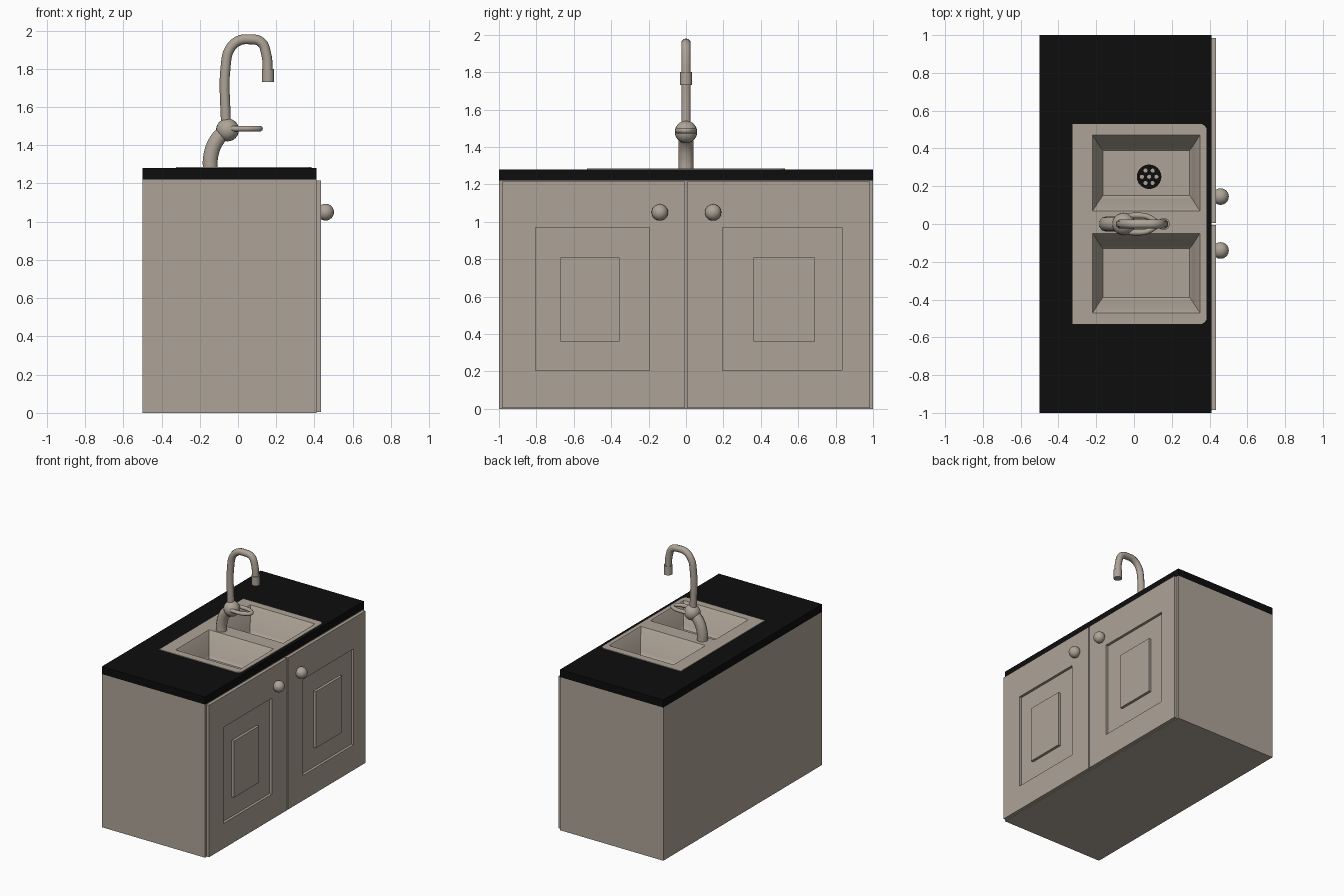
import bpy, bmesh, math
from mathutils import Vector

cube = bpy.data.objects.get("Cube")
if cube:
    bpy.data.objects.remove(cube, do_unlink=True)


def material(name, rgb):
    m = bpy.data.materials.new(name)
    m.use_nodes = True
    m.diffuse_color = (*rgb, 1)
    m.node_tree.nodes["Principled BSDF"].inputs["Base Color"].default_value = (*rgb, 1)
    return m


BEIGE = material("warm beige", (0.42, 0.37, 0.31))
BLACK = material("black", (0.004, 0.004, 0.004))


def smooth(ob, angle=40):
    bpy.ops.object.select_all(action="DESELECT")
    ob.select_set(True)
    bpy.context.view_layer.objects.active = ob
    bpy.ops.object.shade_smooth_by_angle(angle=math.radians(angle))


def finish(bm, name, mat):
    me = bpy.data.meshes.new(name)
    bm.to_mesh(me)
    bm.free()
    me.materials.append(mat)
    ob = bpy.data.objects.new(name, me)
    bpy.context.collection.objects.link(ob)
    return ob


def plate(name, us, vs, w0, w1, mat, holes=(), place=lambda u, v, w: (u, v, w), rounded=None):
    """Slab over a grid of u and v breaks, leaving out the hole cells."""
    bm = bmesh.new()
    grid = [[bm.verts.new((u, v, w0)) for v in vs] for u in us]
    for i in range(len(us) - 1):
        for j in range(len(vs) - 1):
            if (i, j) not in holes:
                bm.faces.new((grid[i][j], grid[i + 1][j], grid[i + 1][j + 1], grid[i][j + 1]))
    top = bmesh.ops.extrude_face_region(bm, geom=bm.faces[:])["geom"]
    bmesh.ops.translate(bm, verts=[g for g in top if isinstance(g, bmesh.types.BMVert)],
                        vec=(0, 0, w1 - w0))
    if rounded:
        edges = [e for e in bm.edges
                 if all(abs(v.co.x - us[-1]) < 1e-5 and
                        min(abs(v.co.y - vs[0]), abs(v.co.y - vs[-1])) < 1e-5 for v in e.verts)]
        bmesh.ops.bevel(bm, geom=edges, offset=rounded, segments=4, affect="EDGES", profile=0.5)
    for v in bm.verts:
        v.co = place(*v.co)
    bmesh.ops.recalc_face_normals(bm, faces=bm.faces[:])
    return finish(bm, name, mat)


def ball(name, centre, r):
    bm = bmesh.new()
    bmesh.ops.create_uvsphere(bm, u_segments=20, v_segments=12, radius=r)
    bmesh.ops.translate(bm, verts=bm.verts[:], vec=centre)
    smooth(finish(bm, name, BEIGE))


def cylinder(name, centre, r, depth, mat, sides=20):
    bm = bmesh.new()
    bmesh.ops.create_cone(bm, cap_ends=True, segments=sides, radius1=r, radius2=r, depth=depth)
    bmesh.ops.translate(bm, verts=bm.verts[:], vec=centre)
    smooth(finish(bm, name, mat))


def tube(name, points, r, closed=False):
    cu = bpy.data.curves.new(name, "CURVE")
    cu.dimensions = "3D"
    cu.bevel_depth, cu.bevel_resolution, cu.resolution_u = r, 3, 5
    cu.use_fill_caps = True
    sp = cu.splines.new("BEZIER")
    sp.bezier_points.add(len(points) - 1)
    for bp, p in zip(sp.bezier_points, points):
        bp.co = p
        bp.handle_left_type = bp.handle_right_type = "AUTO"
    sp.use_cyclic_u = closed
    cu.materials.append(BEIGE)
    ob = bpy.data.objects.new(name, cu)
    bpy.context.collection.objects.link(ob)
    bpy.ops.object.select_all(action="DESELECT")
    ob.select_set(True)
    bpy.context.view_layer.objects.active = ob
    bpy.ops.object.convert(target="MESH")
    smooth(bpy.context.object)


# Cabinet: an open-topped box, so the bowls can hang inside
bm = bmesh.new()
bmesh.ops.create_cube(bm, size=1)
for v in bm.verts:
    v.co = (v.co.x * 0.91 - 0.045, v.co.y * 2, (v.co.z + 0.5) * 1.22)
bmesh.ops.delete(bm, geom=[f for f in bm.faces if f.normal.z > 0.9], context="FACES_ONLY")
finish(bm, "cabinet", BEIGE)

# Countertop and sink rim, each with two openings
BOWL_X = (-0.22, 0.35)
BOWL_Y = (-0.47, -0.05, 0.07, 0.47)
OPENINGS = {(1, 1), (1, 3)}
plate("countertop", (-0.5, *BOWL_X, 0.41), (-1, *BOWL_Y, 1), 1.22, 1.28, BLACK, OPENINGS)
plate("sink_rim", (-0.325, *BOWL_X, 0.385), (-0.53, *BOWL_Y, 0.53), 1.279, 1.285, BEIGE,
      OPENINGS, rounded=0.035)


# Bowls: rectangular rings stepping down to a flat floor
FLOOR = 1.1
def bowl(name, y0, y1):
    bm = bmesh.new()
    rings = []
    for dx, dy, z in ((0, 0, 1.285), (0.008, 0.01, 1.275), (0.04, 0.06, 1.12), (0.055, 0.08, FLOOR)):
        a, b, c, d = BOWL_X[0] + dx, BOWL_X[1] - dx, y0 + dy, y1 - dy
        rings.append([bm.verts.new(p) for p in ((a, c, z), (b, c, z), (b, d, z), (a, d, z))])
    for up, low in zip(rings, rings[1:]):
        for i in range(4):
            j = (i + 1) % 4
            bm.faces.new((up[j], up[i], low[i], low[j]))
    bm.faces.new(rings[-1])
    bm.normal_update()
    smooth(finish(bm, name, BEIGE))


bowl("right_bowl", BOWL_Y[0], BOWL_Y[1])
bowl("left_bowl", BOWL_Y[2], BOWL_Y[3])

# Drain with pale holes
DRAIN = Vector((0.08, 0.25, FLOOR + 0.003))
cylinder("drain", DRAIN, 0.065, 0.006, BLACK, 24)
for i in range(7):
    a = i * math.tau / 6
    r = 0.038 if i < 6 else 0
    cylinder("drain_hole", DRAIN + Vector((r * math.cos(a), r * math.sin(a), 0.003)),
             0.011, 0.003, BEIGE, 10)

# Doors: backing, grooved face with raised centre panel, knob
def upright(u, v, w):
    return (w, u, v)


RING = {(i, j) for i in (1, 2, 3) for j in (1, 2, 3)} - {(2, 2)}
ZS = (0.005, 0.205, 0.36, 0.81, 0.97, 1.215)
for side, ys, knob in (("right", (-0.985, -0.805, -0.67, -0.355, -0.195, -0.005), -0.14),
                       ("left", (0.005, 0.195, 0.36, 0.69, 0.835, 0.985), 0.145)):
    plate(side + "_door_back", (ys[0], ys[-1]), (ZS[0], ZS[-1]), 0.409, 0.414, BEIGE, place=upright)
    plate(side + "_door_face", ys, ZS, 0.414, 0.435, BEIGE, RING, upright)
    ball(side + "_knob", (0.458, knob, 1.05), 0.044)

# Faucet
tube("faucet_base", [(-0.145, 0, 1.27), (-0.143, 0, 1.34), (-0.115, 0, 1.42), (-0.06, 0, 1.48)], 0.041)
ball("faucet_joint", (-0.055, 0, 1.48), 0.06)
tube("faucet_spout", [(-0.063, 0, 1.49), (-0.063, 0, 1.83), (-0.045, 0, 1.9), (0, 0, 1.945),
                      (0.06, 0, 1.954), (0.12, 0, 1.94), (0.147, 0, 1.88), (0.157, 0, 1.77)], 0.026)
cylinder("faucet_nozzle", (0.157, 0, 1.765), 0.032, 0.07, BEIGE)
tube("faucet_handle", [(0.015 + 0.1 * math.cos(i * math.tau / 8), 0.045 * math.sin(i * math.tau / 8), 1.487)
                       for i in range(8)], 0.015, True)
